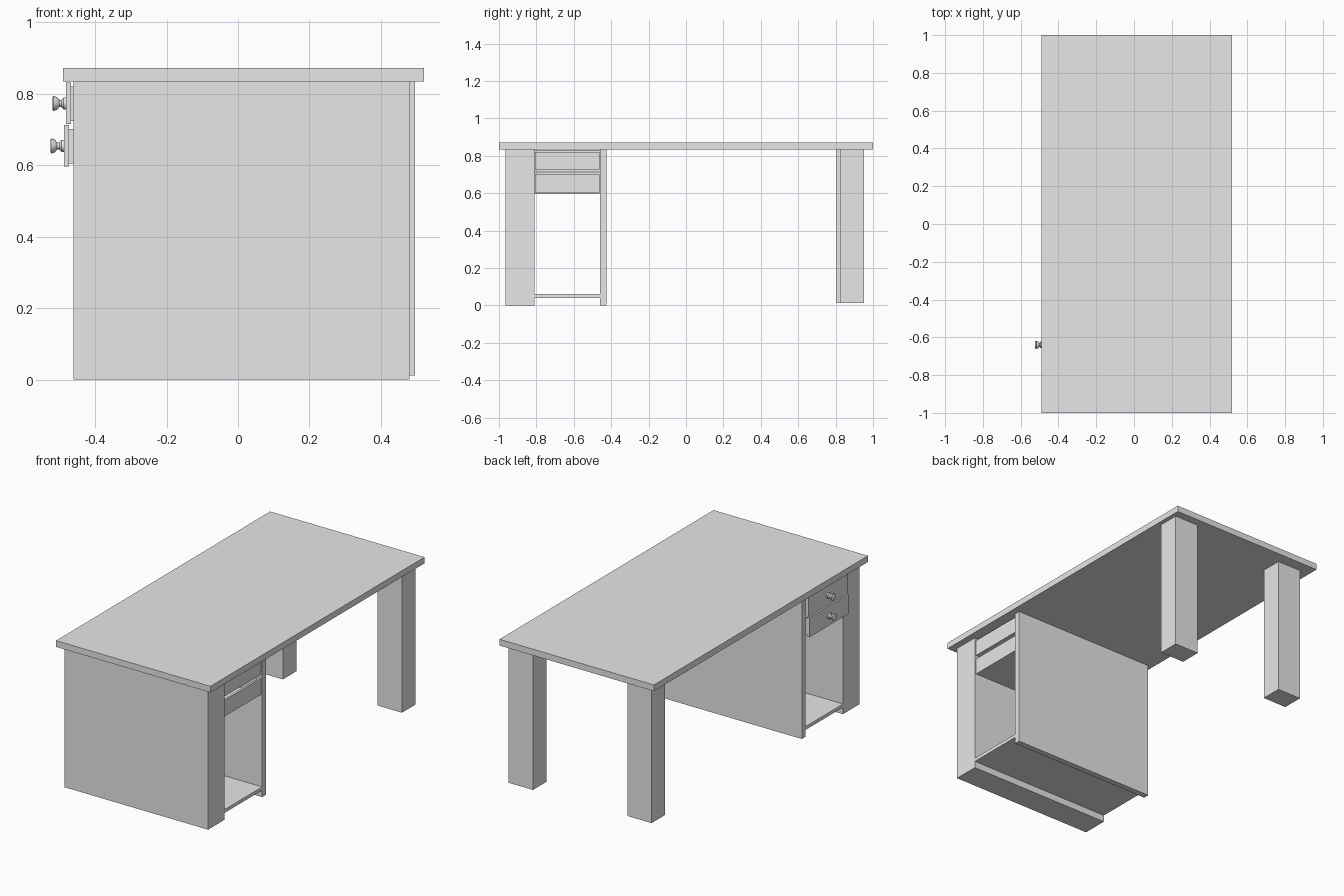
import bpy, bmesh, math
from mathutils import Matrix, Vector

cube = bpy.data.objects.get("Cube")
if cube:
    bpy.data.objects.remove(cube, do_unlink=True)

grey = bpy.data.materials.new("plain grey")
grey.use_nodes = True
colour = (0.8, 0.8, 0.8, 1)
grey.diffuse_color = colour
grey.node_tree.nodes["Principled BSDF"].inputs["Base Color"].default_value = colour


def finish(name, bm):
    bmesh.ops.recalc_face_normals(bm, faces=bm.faces)
    mesh = bpy.data.meshes.new(name)
    bm.to_mesh(mesh)
    bm.free()
    mesh.materials.append(grey)
    obj = bpy.data.objects.new(name, mesh)
    bpy.context.collection.objects.link(obj)
    return obj


def add_box(bm, x, y, z):
    """Add a box given its (low, high) range on each axis."""
    centre = Vector([sum(r) / 2 for r in (x, y, z)])
    size = [r[1] - r[0] for r in (x, y, z)]
    bmesh.ops.create_cube(bm, size=1, matrix=Matrix.Translation(centre) @ Matrix.Diagonal((*size, 1)))


def box(name, x, y, z):
    bm = bmesh.new()
    add_box(bm, x, y, z)
    return finish(name, bm)


def tray(name, x, y, z, wall=0.012):
    """Open-topped drawer body: floor and four walls."""
    bm = bmesh.new()
    add_box(bm, x, y, (z[0], z[0] + wall))
    upper = (z[0] + wall, z[1])
    inner_y = (y[0] + wall, y[1] - wall)
    add_box(bm, (x[0], x[0] + wall), inner_y, upper)
    add_box(bm, (x[1] - wall, x[1]), inner_y, upper)
    add_box(bm, x, (y[0], y[0] + wall), upper)
    add_box(bm, x, (y[1] - wall, y[1]), upper)
    return finish(name, bm)


def knob(name, x, y, z, sides=16):
    """Turned knob pointing to -x; profile is (distance out, radius)."""
    profile = [(0, 0), (0, 0.017), (0.007, 0.017), (0.013, 0.010), (0.019, 0.010),
               (0.026, 0.018), (0.036, 0.021), (0.038, 0.017), (0.038, 0)]
    bm = bmesh.new()
    verts = [bm.verts.new((x - out, y, z + r)) for out, r in profile]
    edges = [bm.edges.new(pair) for pair in zip(verts, verts[1:])]
    bmesh.ops.spin(bm, geom=verts + edges, cent=(x, y, z), axis=(1, 0, 0),
                   angle=math.tau, steps=sides)
    bmesh.ops.remove_doubles(bm, verts=bm.verts, dist=0.0003)
    obj = finish(name, bm)
    bpy.ops.object.select_all(action="DESELECT")
    obj.select_set(True)
    bpy.context.view_layer.objects.active = obj
    bpy.ops.object.shade_smooth_by_angle(angle=math.radians(35))


# Table top
TOP = 0.835
box("table_top", (-0.49, 0.52), (-1, 1), (TOP, 0.872))

# Pedestal: thick outer panel, thin inner panel and bottom shelf
depth = (-0.46, 0.48)
bay = (-0.81, -0.46)
box("outer_panel", depth, (-0.965, bay[0]), (0, TOP))
box("inner_panel", depth, (bay[1], -0.425), (0, TOP))
box("bottom_shelf", depth, bay, (0.04, 0.06))

# Legs at the far end
box("left_leg", (0.335, 0.495), (0.825, 0.952), (0.012, TOP))
box("right_leg", (-0.427, -0.27), (0.805, 0.932), (0.012, TOP))

# Drawers, the lower one pulled out slightly further
for label, back, low, high in (("upper", -0.467, 0.715, 0.831), ("lower", -0.473, 0.596, 0.712)):
    face = back - 0.014
    box(label + "_drawer_front", (face, back), (-0.825, -0.457), (low, high))
    tray(label + "_drawer_body", (back, 0.473), (-0.808, -0.462), (low + 0.009, high - 0.011))
    knob(label + "_drawer_knob", face, -0.64, (low + high) / 2)
